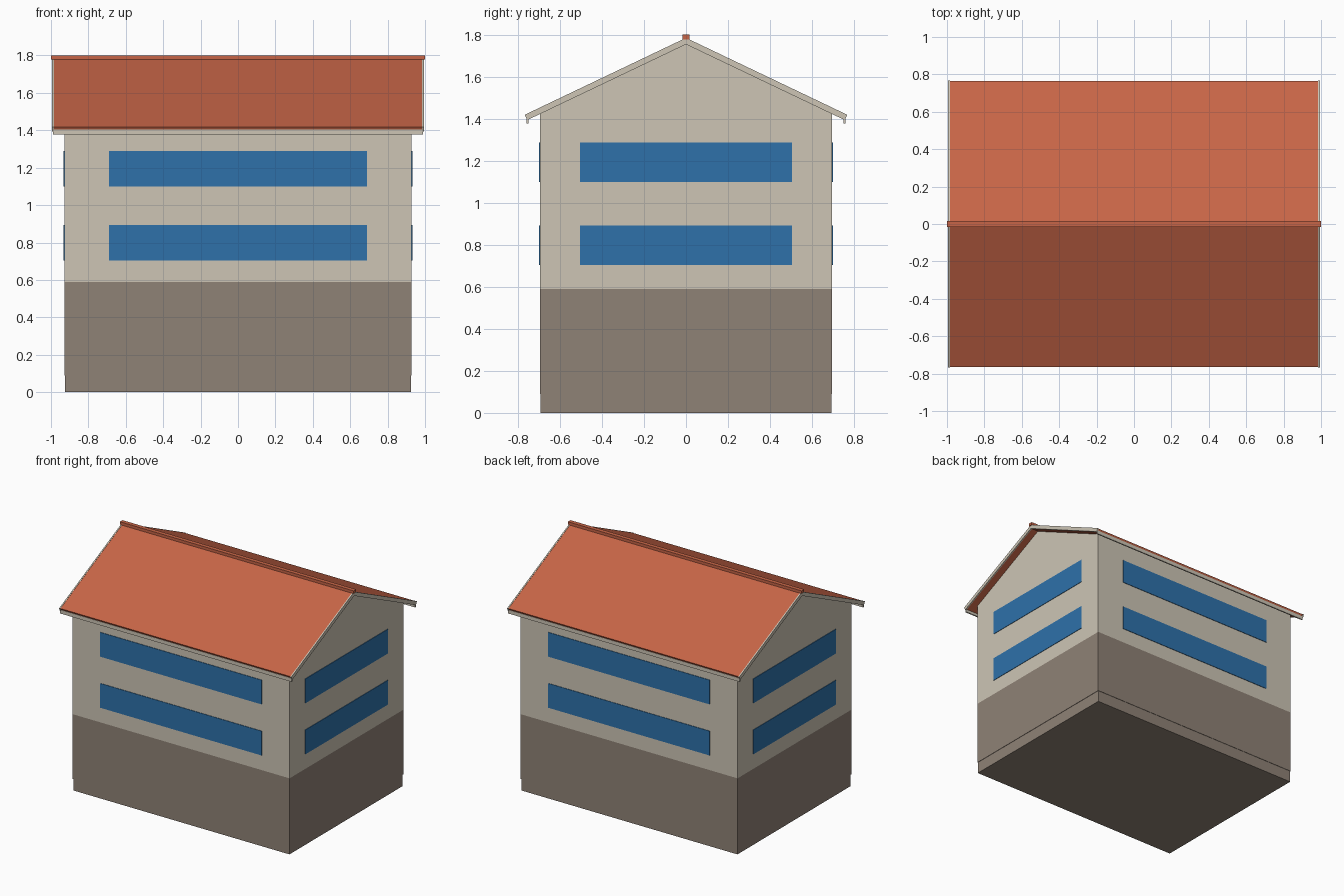
import bpy
import bmesh

cube = bpy.data.objects.get("Cube")
if cube:
    bpy.data.objects.remove(cube, do_unlink=True)


def material(name, r, g, b):
    """Flat material from display values 0-255, converted to linear."""
    colour = [((c / 255 + 0.055) / 1.055) ** 2.4 for c in (r, g, b)] + [1]
    mat = bpy.data.materials.new(name)
    mat.use_nodes = True
    mat.diffuse_color = colour
    mat.node_tree.nodes["Principled BSDF"].inputs["Base Color"].default_value = colour
    return mat


plaster = material("cream plaster", 205, 197, 181)
stone = material("brown stone", 143, 130, 118)
glass = material("blue glass", 46, 113, 170)
tile = material("terracotta", 199, 101, 71)


def prism(name, profile, x0, x1, mat):
    """Extrude a (y, z) outline along x."""
    bm = bmesh.new()
    face = bm.faces.new([bm.verts.new((x0, y, z)) for y, z in profile])
    ext = bmesh.ops.extrude_face_region(bm, geom=[face])
    verts = [v for v in ext["geom"] if isinstance(v, bmesh.types.BMVert)]
    bmesh.ops.translate(bm, verts=verts, vec=(x1 - x0, 0, 0))
    bmesh.ops.recalc_face_normals(bm, faces=bm.faces)
    mesh = bpy.data.meshes.new(name)
    bm.to_mesh(mesh)
    bm.free()
    mesh.materials.append(mat)
    obj = bpy.data.objects.new(name, mesh)
    bpy.context.collection.objects.link(obj)
    return obj


def box(name, x0, x1, y0, y1, z0, z1, mat):
    return prism(name, [(y0, z0), (y1, z0), (y1, z1), (y0, z1)], x0, x1, mat)


HALF_X, HALF_Y = 0.928, 0.695
SLOPE, RIDGE, EAVE = 0.477, 1.785, 0.766
SPLIT, THICK = 0.59, 0.031

# Foundation, ground storey and gabled upper walls
inset = 0.003
box("foundation", -HALF_X + inset, HALF_X - inset,
    -HALF_Y + inset, HALF_Y - inset, 0, 0.09, stone)
box("ground_storey", -HALF_X, HALF_X, -HALF_Y, HALF_Y, 0.09, SPLIT, stone)
under = RIDGE - THICK
wall_top = under - SLOPE * HALF_Y
prism("upper_walls", [(-HALF_Y, SPLIT), (HALF_Y, SPLIT), (HALF_Y, wall_top),
                      (0, under), (-HALF_Y, wall_top)], -HALF_X, HALF_X, plaster)

# Long window bands on all four walls
PROUD = 0.004
for level, z in (("lower", 0.705), ("upper", 1.10)):
    for side, s in (("front", -1), ("back", 1)):
        ys = sorted((s * (HALF_Y - PROUD), s * (HALF_Y + PROUD)))
        box(f"{level}_{side}_window", -0.69, 0.69, *ys, z, z + 0.188, glass)
    for side, s in (("right", -1), ("left", 1)):
        xs = sorted((s * (HALF_X - PROUD), s * (HALF_X + PROUD)))
        box(f"{level}_{side}_window", *xs, -0.505, 0.505, z, z + 0.188, glass)


def chevron(top, thick, reach, undercut=0):
    """Outline of a folded roof slab."""
    low = top - SLOPE * reach
    inner = reach - undercut
    base = top - thick
    return [(0, top), (reach, low), (inner, base - SLOPE * inner), (0, base),
            (-inner, base - SLOPE * inner), (-reach, low)]


# Roof slab, verge boards and ridge cap
prism("roof", chevron(RIDGE - 0.002, THICK - 0.004, EAVE - 0.002, 0.012),
      -0.984, 0.984, tile)
for side, x in (("right", -0.994), ("left", 0.984)):
    prism(f"{side}_verge_board", chevron(RIDGE, THICK, EAVE + 0.002, 0.012),
          x, x + 0.01, plaster)
box("ridge_cap", -1, 1, -0.016, 0.016, 1.778, 1.8, tile)

# Eave boards
for side, s in (("front", -1), ("back", 1)):
    ys = sorted((s * 0.749, s * 0.759))
    box(f"{side}_eave_board", -0.99, 0.99, *ys, 1.377, 1.405, plaster)
